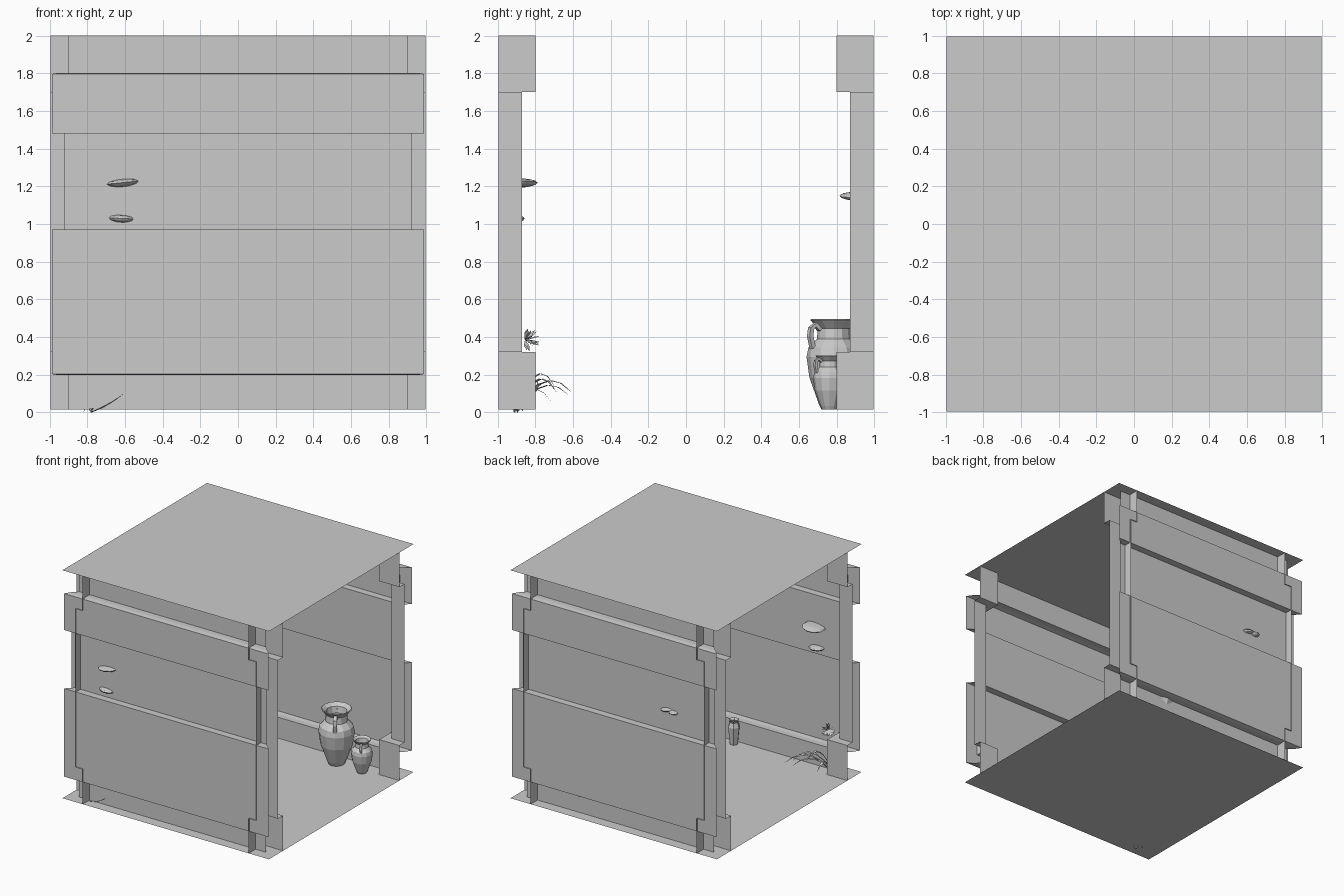
import bpy, bmesh, math, random
from mathutils import Vector, Matrix

if "Cube" in bpy.data.objects:
    bpy.data.objects.remove(bpy.data.objects["Cube"])

random.seed(4)
E, FLOOR, TOP = 0.995, 0.015, 2.0


def make(name, verts, faces, loc=(0, 0, 0), rot=0.0):
    me = bpy.data.meshes.new(name)
    me.from_pydata([tuple(v) for v in verts], [], faces)
    ob = bpy.data.objects.new(name, me)
    ob.location = loc
    ob.rotation_euler.z = rot
    bpy.context.collection.objects.link(ob)
    return ob


def loft(name, rows, loc=(0, 0, 0), rot=0.0, closed=False, cap=False):
    n = len(rows[0])
    verts = [p for r in rows for p in r]
    faces = []
    for i in range(len(rows) - 1):
        for j in range(n if closed else n - 1):
            k = (j + 1) % n
            faces.append((i * n + j, i * n + k, (i + 1) * n + k, (i + 1) * n + j))
    if cap:
        faces.append(tuple(reversed(range(n))))
    return make(name, verts, faces, loc, rot)


# floor and ceiling sheets
for name, z in (("floor", FLOOR), ("ceiling", TOP)):
    make(name, [(-E, -E, z), (E, -E, z), (E, E, z), (-E, E, z)], [(0, 1, 2, 3)])

# stepped wall sheets, recessed bands reach further outwards
wall = [(.90, FLOOR), (.90, .197), (.95, .197), (.987, .203), (.987, .97), (.924, .97),
        (.924, 1.48), (.987, 1.48), (.987, 1.797), (.95, 1.803), (.90, 1.803), (.90, TOP)]
# open corner pillars with wider base and head blocks
pillar = [(.80, FLOOR), (.80, .32), (.87, .32), (.87, 1.7), (.80, 1.7), (.80, TOP)]
for side, sy in (("front", -1), ("back", 1)):
    loft(side + "_wall", [[(-d, sy * d, z), (d, sy * d, z)] for d, z in wall])
    for lr, sx in (("left", -1), ("right", 1)):
        loft(f"{side}_{lr}_pillar",
             [[(sx * d, sy * E, z), (sx * d, sy * d, z), (sx * E, sy * d, z)] for d, z in pillar])


# two-handled jars
def ring(r, z, n):
    return [(r * math.cos(2 * math.pi * i / n), r * math.sin(2 * math.pi * i / n), z) for i in range(n)]


def jar(name, loc, s, rot):
    prof = [(.065, 0), (.08, .03), (.13, .17), (.145, .28), (.135, .33), (.09, .375),
            (.085, .43), (.125, .475), (.12, .48), (.085, .455), (.075, .40)]
    loft(name, [ring(r * s, z * s, 12) for r, z in prof], loc, rot, True, True)
    path = [(.085, .425), (.115, .45), (.14, .43), (.145, .39), (.13, .325)]
    for side in (1, -1):
        rows = []
        for i, (r, z) in enumerate(path):
            a, b = path[max(i - 1, 0)], path[min(i + 1, 4)]
            t = Vector((b[0] - a[0], b[1] - a[1])).normalized()
            rows.append([Vector((side * (r - t.y * u), v, z + t.x * u)) * s
                         for u, v in ((-.011, -.015), (.011, -.015), (.011, .015), (-.011, .015))])
        loft(name + "_handle", rows, loc, rot, True)


jar("large_jar", (.40, .785, FLOOR), 1.0, math.radians(-60))
jar("small_jar", (.66, .762, FLOOR), .60, math.radians(-60))

# small tapered pot behind the pillar
loft("small_pot", [ring(r, z, 6) for r, z in ((.035, 0), (.05, .15), (.035, .19), (.045, .21), (.03, .2))],
     (.135, -.852, FLOOR), 0, True, True)


# lens-shaped bracket fungi
def fungus(name, loc, rx, ry, h, tilt):
    bm = bmesh.new()
    bmesh.ops.create_uvsphere(bm, u_segments=10, v_segments=6, radius=1)
    for v in bm.verts:
        flat = .8 if v.co.z > 0 else 1.0
        v.co = Vector((v.co.x * rx, v.co.y * ry, v.co.z * h * flat))
    bm.transform(Matrix.Translation(loc) @ Matrix.Rotation(tilt, 4, 'Y'))
    me = bpy.data.meshes.new(name)
    bm.to_mesh(me)
    bm.free()
    bpy.context.collection.objects.link(bpy.data.objects.new(name, me))


fungus("upper_fungus", (-.612, -.885, 1.22), .095, .098, .025, -.1)
fungus("lower_fungus", (-.62, -.912, 1.03), .068, .055, .022, .05)
fungus("back_fungus", (-.46, .89, 1.15), .065, .075, .022, .15)
fungus("back_fungus_lobe", (-.53, .915, 1.145), .04, .055, .018, -.1)


# arching grass blades: tip offset, arch height
def blade(name, base, dx, dy, peak, tip, width):
    side = Vector((-dy, dx, 0)).normalized()
    rows = []
    for i in range(6):
        t = i / 5
        z = 4 * peak * t * (1 - t) + tip * t
        c = Vector(base) + Vector((dx * t, dy * t, z))
        w = width * (.25 + 1.5 * t * (1 - t) * 2) * (1 - t ** 4)
        rows.append([c - side * w, c + Vector((0, 0, -.006 * (1 - t))), c + side * w])
    loft(name, rows)


for dx, dy, pk, tip, w in ((.27, .29, .11, .10, .018), (.20, .27, .09, .09, .017),
                           (.24, .21, .12, .10, .018), (.11, .20, .13, .13, .016),
                           (.02, .18, .09, .05, .016), (.13, .12, .10, .13, .014),
                           (.18, -.02, -.01, .10, .012), (-.04, .03, .02, 0, .012)):
    blade("grass_blade", (-.78, -.895, .004), dx, dy, pk, tip, w)

# spiky rosette on the wall
for i in range(26):
    a = random.uniform(0, 2 * math.pi)
    e = random.uniform(.1, 1.4)
    d = Vector((math.cos(a) * math.cos(e), math.sin(e), math.sin(a) * math.cos(e)))
    s = d.cross(Vector((.3, .2, 1))).normalized() * .013
    c = Vector((-.785, -.855, .385))
    k = .055 + .03 * math.sin(e)
    make("rosette_leaf", [c, c + d * k * .6 + s, c + d * k, c + d * k * .6 - s], [(0, 1, 2), (0, 2, 3)])

# lowest root tip under the grass
loft("grass_root", [ring(.012, .02, 5), ring(.004, 0, 5)], (-.78, -.91, 0), 0, True)
